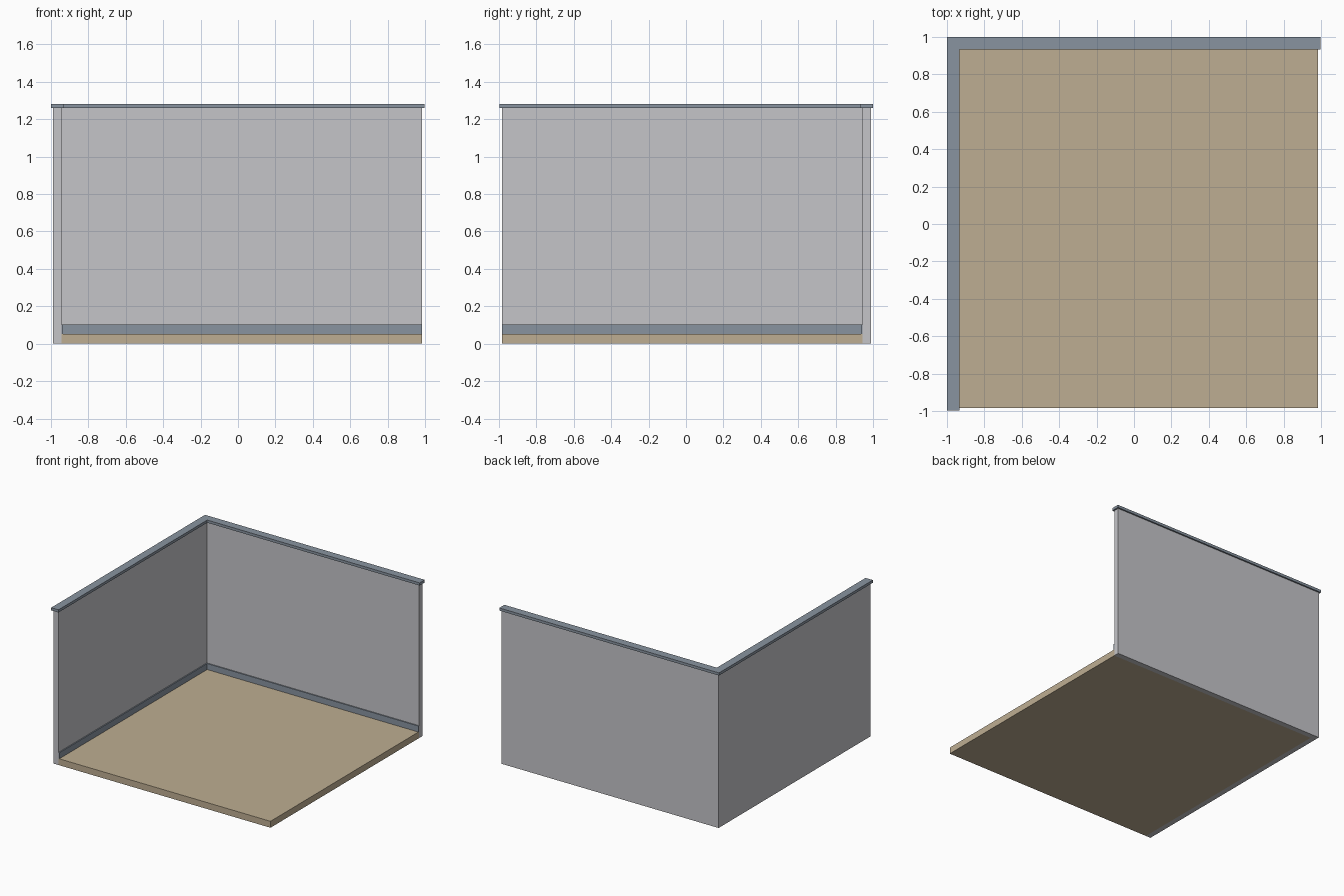
import bpy, bmesh

if "Cube" in bpy.data.objects:
    bpy.data.objects.remove(bpy.data.objects["Cube"])


def material(name, srgb):
    m = bpy.data.materials.new(name)
    lin = [((c / 255 + 0.055) / 1.055) ** 2.4 for c in srgb]
    m.diffuse_color = (*lin, 1)
    m.use_nodes = True
    m.node_tree.nodes["Principled BSDF"].inputs["Base Color"].default_value = m.diffuse_color
    return m


def prism(name, outline, z0, z1, mat):
    """Extrude a flat outline from z0 up to z1."""
    bm = bmesh.new()
    base = bm.faces.new([bm.verts.new((x, y, z0)) for x, y in outline])
    top = bmesh.ops.extrude_face_region(bm, geom=[base])["geom"]
    verts = [g for g in top if isinstance(g, bmesh.types.BMVert)]
    bmesh.ops.translate(bm, verts=verts, vec=(0, 0, z1 - z0))
    bmesh.ops.recalc_face_normals(bm, faces=bm.faces)
    me = bpy.data.meshes.new(name)
    bm.to_mesh(me)
    bm.free()
    me.materials.append(mat)
    ob = bpy.data.objects.new(name, me)
    bpy.context.collection.objects.link(ob)
    return ob


def corner(outer, inner, end):
    """L outline along the left (-x) and back (+y) sides."""
    return [(-outer, -end), (-inner, -end), (-inner, inner),
            (end, inner), (end, outer), (-outer, outer)]


wall = material("light grey wall", (197, 197, 201))
trim = material("blue grey trim", (137, 148, 160))
wood = material("tan floor", (190, 174, 146))

END, OUT, IN = 0.985, 0.988, 0.944

# floor slab inside the walls
prism("floor", [(-IN, -END), (END, -END), (END, IN), (-IN, IN)], 0, 0.053, wood)
# two walls meeting at the back left corner
prism("walls", corner(OUT, IN, END), 0, 1.26, wall)
# skirting along the inner wall faces
prism("skirting", corner(IN, 0.935, END), 0.053, 0.102, trim)
# overhanging cap on top of the walls
prism("wall_cap", corner(1.0, 0.934, 0.997), 1.26, 1.282, trim)
